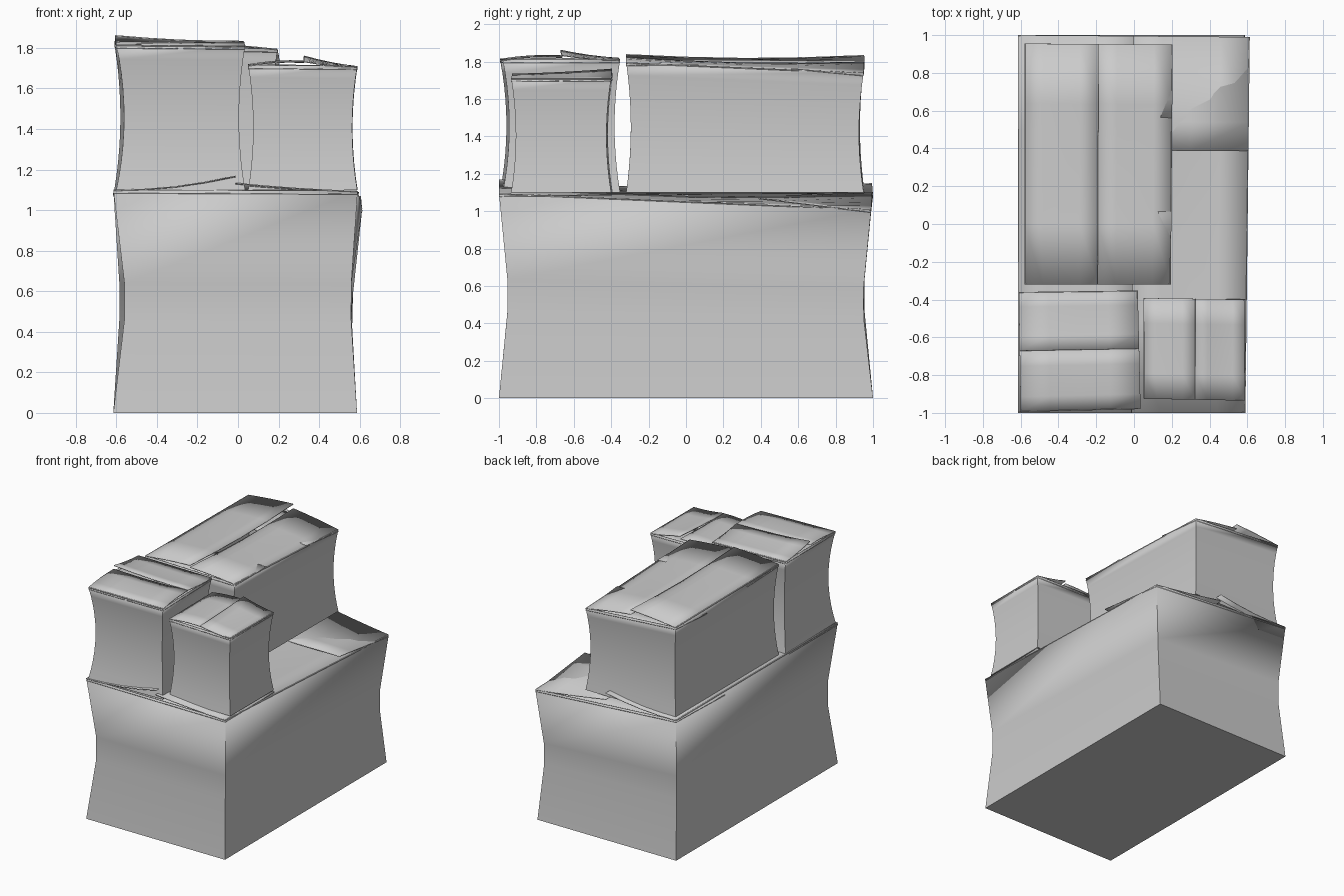
import bpy, bmesh, math
from mathutils import Vector

if "Cube" in bpy.data.objects:
    bpy.data.objects.remove(bpy.data.objects["Cube"])

THICK = 0.006


def grid(bm, fn, nu, nv):
    """Sheet of quads from fn(u, v)."""
    vs = [[bm.verts.new(fn(i / nu, j / nv)) for j in range(nv + 1)] for i in range(nu + 1)]
    for i in range(nu):
        for j in range(nv):
            bm.faces.new((vs[i][j], vs[i + 1][j], vs[i + 1][j + 1], vs[i][j + 1]))


def flap(bm, a, b, c, d, curl=0.0, sag=0.0):
    """Flap hinged on a-b with its free edge at d-c; normal points up."""
    def fn(u, v):
        p = a.lerp(b, u).lerp(d.lerp(c, u), v)
        p.z += curl * math.sin(math.pi * v) - sag * math.sin(math.pi * u) * v
        return p
    grid(bm, fn, 4, 4)


def carton(name, top, base, z0, pinch, levels, along_y, lift, minor, curl, sag, seam):
    """Corners run front-left, front-right, back-right, back-left.
    lift = free edge heights: first flap (start, end), second flap (start, end)."""
    bm = bmesh.new()
    top = [Vector(p) for p in top]
    signs = ((1, 1), (-1, 1), (-1, -1), (1, -1))
    rings = []
    for t, k in levels:
        ring = []
        for p, q, s, n in zip(top, base, signs, pinch):
            pt = Vector((q[0], q[1], z0)).lerp(p, t)
            ring.append(bm.verts.new(pt + Vector((s[0] * n[0] * k, s[1] * n[1] * k, 0))))
        rings.append(ring)
    # waisted walls and bottom
    for lo, hi in zip(rings, rings[1:]):
        for i in range(4):
            j = (i + 1) % 4
            bm.faces.new((lo[i], lo[j], hi[j], hi[i]))
    bm.faces.new(rings[0][::-1])
    # inner flaps, then outer flaps that meet at the seam
    fl, fr, br, bl = top
    c = [fl, fr, br, bl] if along_y else [fr, br, bl, fl]
    depth = Vector((0, 0, -0.012))
    reach = min(0.48, 0.5 * (c[1] - c[0]).length / (c[2] - c[1]).length)
    for i, h in ((0, minor[0]), (2, minor[1])):
        a, b = c[i] + depth, c[(i + 1) % 4] + depth
        e, f = c[(i + 1) % 4].lerp(c[(i + 2) % 4], reach), c[i].lerp(c[(i + 3) % 4], reach)
        flap(bm, a, b, Vector((e.x, e.y, h)), Vector((f.x, f.y, h)))
    m0, m1 = c[0].lerp(c[1], seam), c[3].lerp(c[2], seam)
    at = lambda p, z: Vector((p.x, p.y, z))
    flap(bm, c[3], c[0], at(m0, lift[0]), at(m1, lift[1]), curl[0], sag)
    flap(bm, c[1], c[2], at(m1, lift[3]), at(m0, lift[2]), curl[1], sag)
    me = bpy.data.meshes.new(name)
    bm.to_mesh(me)
    bm.free()
    ob = bpy.data.objects.new(name, me)
    bpy.context.collection.objects.link(ob)
    mod = ob.modifiers.new("board", 'SOLIDIFY')
    mod.thickness = THICK
    mod.offset = -1
    bpy.ops.object.select_all(action='DESELECT')
    ob.select_set(True)
    bpy.context.view_layer.objects.active = ob
    bpy.ops.object.shade_smooth_by_angle(angle=math.radians(35))
    return ob


curve = [(i / 10, 1 - (i / 5 - 1) ** 2) for i in range(11)]

# large box underneath, one back corner sagging
carton("large_bottom_box",
       [(-.615, -1, 1.1), (.59, -1, 1.095), (.613, .99, 1.01), (-.615, 1, 1.1)],
       [(-.615, -1), (.587, -1), (.587, 1), (-.615, 1)], 0,
       [(.055, .045), (.03, .045), (.035, .045), (.03, .045)],
       [(0, 0), (.42, 1), (.58, 1), (1, 0)], True,
       (1.17, 1.15, 1.135, 1.1), (1.09, 1.07), (-.018, -.005), .035, .5)

# long box at the back
long_xy = [(-.58, -.32), (.195, -.32), (.205, .95), (-.58, .955)]
carton("long_back_box",
       [(*p, z) for p, z in zip(long_xy, (1.81, 1.795, 1.74, 1.80))],
       long_xy, 1.1, [(.025, .025)] * 4, curve, True,
       (1.84, 1.835, 1.825, 1.80), (1.785, 1.765), (.004, .004), .018, .5)

# square box at the front left, seam running across
square_xy = [(-.6, -.995), (.035, -.98), (.02, -.352), (-.61, -.36)]
carton("square_front_box",
       [(*p, z) for p, z in zip(square_xy, (1.815, 1.81, 1.81, 1.82))],
       square_xy, 1.1, [(.038, .035), (.03, .035), (.03, .03), (.03, .03)], curve, False,
       (1.832, 1.835, 1.835, 1.863), (1.80, 1.80), (.008, -.006), .008, .51)

# small box at the front right
small_xy = [(.05, -.925), (.588, -.935), (.59, -.4), (.05, -.392)]
carton("small_front_box",
       [(*p, z) for p, z in zip(small_xy, (1.715, 1.71, 1.71, 1.72))],
       small_xy, 1.1, [(.025, .025)] * 4, curve, True,
       (1.733, 1.738, 1.735, 1.762), (1.70, 1.70), (.008, -.006), .004, .51)
